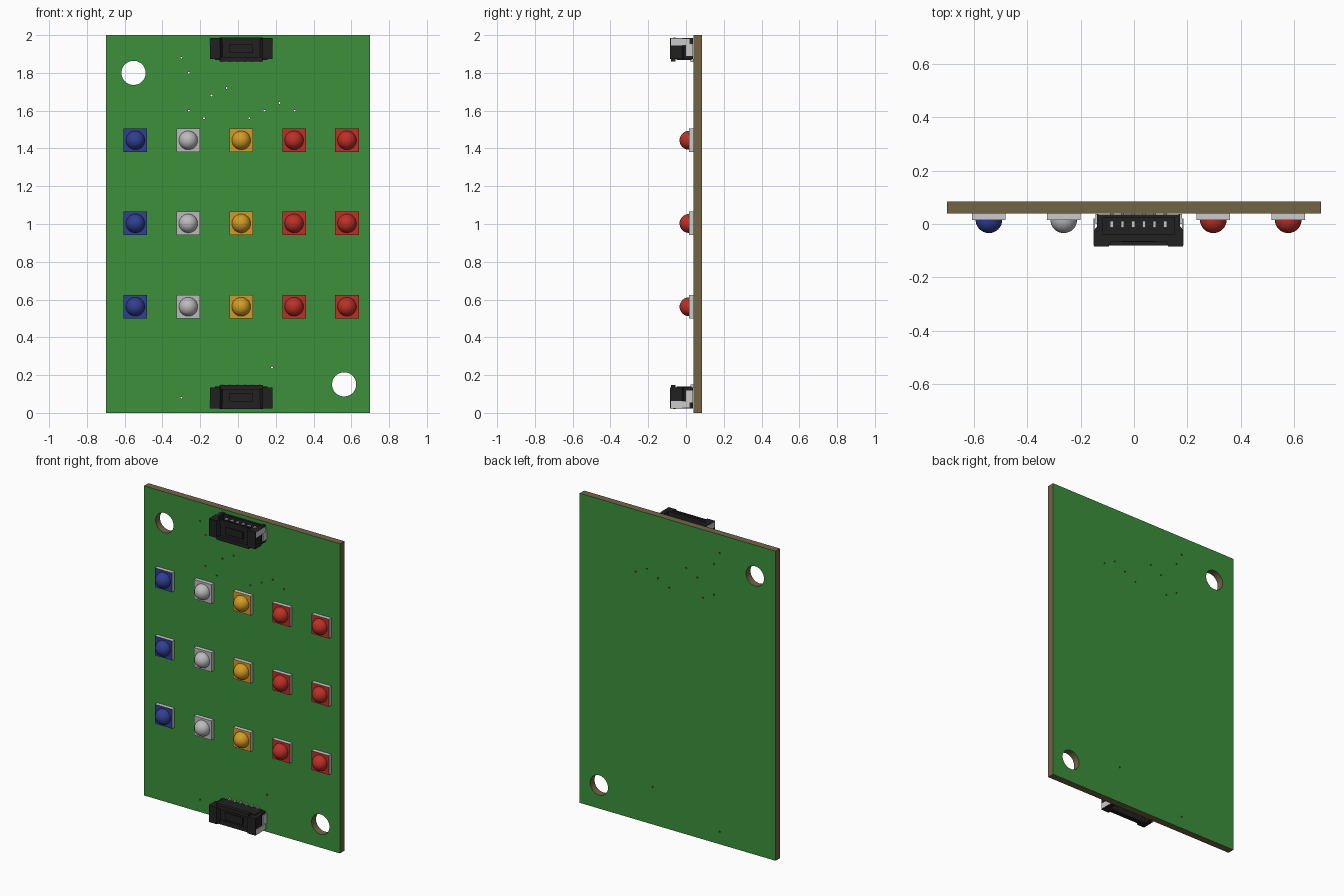
import bpy, bmesh, math
from mathutils import Matrix, Vector

if "Cube" in bpy.data.objects:
    bpy.data.objects.remove(bpy.data.objects["Cube"])


def mat(name, rgb):
    m = bpy.data.materials.new(name)
    m.diffuse_color = (*rgb, 1)
    m.use_nodes = True
    m.node_tree.nodes["Principled BSDF"].inputs["Base Color"].default_value = m.diffuse_color
    return m


GREEN = mat("solder_mask", (0.045, 0.28, 0.045))
EDGE = mat("board_edge", (0.17, 0.13, 0.06))
BLACK = mat("black_plastic", (0.015, 0.015, 0.015))
METAL = mat("metal", (0.6, 0.6, 0.6))
BLUE = mat("blue_lens", (0.03, 0.05, 0.28))
WHITE = mat("white_lens", (0.5, 0.5, 0.5))
AMBER = mat("amber_lens", (0.65, 0.33, 0.02))
RED = mat("red_lens", (0.5, 0.03, 0.02))


def link(name, me, mats):
    ob = bpy.data.objects.new(name, me)
    bpy.context.collection.objects.link(ob)
    for m in mats:
        me.materials.append(m)
    return ob


def box(bm, x0, x1, y0, y1, z0, z1, mi=0):
    c = Vector((x0 + x1, y0 + y1, z0 + z1)) / 2
    M = Matrix.Translation(c) @ Matrix.Diagonal((x1 - x0, y1 - y0, z1 - z0, 1))
    vs = bmesh.ops.create_cube(bm, size=1, matrix=M)["verts"]
    faces = {f for v in vs for f in v.link_faces}
    for f in faces:
        f.material_index = mi
    return faces


def prism(bm, pts, z0, z1):
    face = bm.faces.new([bm.verts.new((x, y, z0)) for x, y in pts])
    ext = bmesh.ops.extrude_face_region(bm, geom=[face], use_keep_orig=True)["geom"]
    bmesh.ops.translate(bm, vec=(0, 0, z1 - z0),
                        verts=[g for g in ext if isinstance(g, bmesh.types.BMVert)])


def finish(bm, name, mats):
    bmesh.ops.recalc_face_normals(bm, faces=bm.faces)
    me = bpy.data.meshes.new(name)
    bm.to_mesh(me)
    bm.free()
    return link(name, me, mats)


# Board: filled outline with mounting holes and vias
cu = bpy.data.curves.new("board_outline", "CURVE")
cu.dimensions = "2D"
cu.fill_mode = "BOTH"
cu.extrude = 0.0225


def loop(pts):
    s = cu.splines.new("POLY")
    s.points.add(len(pts) - 1)
    for p, (x, z) in zip(s.points, pts):
        p.co = (x, z, 0, 1)
    s.use_cyclic_u = True


def hole(x, z, r, n):
    loop([(x + r * math.cos(2 * math.pi * i / n), z + r * math.sin(2 * math.pi * i / n))
          for i in range(n)])


loop([(-0.7, 0), (0.7, 0), (0.7, 2), (-0.7, 2)])
hole(-0.553, 1.80, 0.064, 48)
hole(0.562, 0.151, 0.064, 48)
for x, z in [(-.30, 1.88), (-.26, 1.80), (-.14, 1.68), (-.06, 1.72), (-.26, 1.60), (-.18, 1.56),
             (.06, 1.56), (.14, 1.60), (.22, 1.64), (.30, 1.60), (.18, .24), (-.30, .08)]:
    hole(x, z, 0.005, 10)
tmp = bpy.data.objects.new("board_outline", cu)
bpy.context.collection.objects.link(tmp)
dg = bpy.context.evaluated_depsgraph_get()
me = bpy.data.meshes.new_from_object(tmp.evaluated_get(dg))
bpy.data.objects.remove(tmp)
me.transform(Matrix.Translation((0, 0.0625, 0)) @ Matrix.Rotation(math.pi / 2, 4, "X"))
me.materials.clear()
board = link("circuit_board", me, [GREEN, EDGE])
bm = bmesh.new()
bm.from_mesh(me)
bmesh.ops.remove_doubles(bm, verts=bm.verts, dist=1e-5)
bmesh.ops.recalc_face_normals(bm, faces=bm.faces)
for f in bm.faces:
    f.smooth = False
    f.material_index = 0 if abs(f.normal.y) > 0.9 else 1
bm.to_mesh(me)
bm.free()


# LEDs: grey base with coloured front and a dome
def led(name, x, z, m):
    bm = bmesh.new()
    for f in box(bm, x - .0625, x + .0625, 0.015, 0.04, z - .0625, z + .0625):
        f.normal_update()
        if f.normal.y < -0.9:
            f.material_index = 1
    old = set(bm.faces)
    M = Matrix.Translation((x, 0.016, z)) @ Matrix.Rotation(math.pi / 2, 4, "X")
    vs = bmesh.ops.create_uvsphere(bm, u_segments=32, v_segments=16, radius=0.05, matrix=M)["verts"]
    bmesh.ops.delete(bm, geom=[v for v in vs if v.co.y > 0.017], context="VERTS")
    for f in bm.faces:
        if f not in old:
            f.smooth = True
            f.material_index = 1
    finish(bm, name, [METAL, m])


for r, z in enumerate((0.562, 1.003, 1.443)):
    for c, m in enumerate((BLUE, WHITE, AMBER, RED, RED)):
        led(f"led_{r}_{c}", -0.543 + 0.28 * c, z, m)


# Connector: local +z is the mouth, housing is an extruded channel
def connector(name, z, turn):
    bm = bmesh.new()
    outer = [(.10, -.06), (.112, -.085), (.166, -.085), (.166, -.02), (.156, -.01), (.156, .036)]
    inner = [(.135, .036), (.135, -.04)]
    half = outer + inner
    prism(bm, half + [(-x, y) for x, y in reversed(half)], -.05, .06)
    box(bm, -.14, .14, .022, .035, -.05, .055)        # floor
    box(bm, -.14, .14, -.05, .03, -.055, -.02)        # rear wall
    box(bm, -.063, .063, -.068, -.055, -.02, .025)    # latch pad
    box(bm, -.115, .115, -.08, -.055, -.064, -.04)    # rear ridge
    box(bm, -.115, .115, -.066, -.055, .035, .064)    # mouth lip
    for s in (-1, 1):
        x0, x1 = sorted((s * .163, s * .168))
        box(bm, x0, x1, -.08, .02, .022, .058, 1)     # solder tab
        x0, x1 = sorted((s * .150, s * .162))
        box(bm, x0, x1, .0, .038, -.035, .03, 1)
    for i in range(6):
        x = (i - 2.5) * .04
        box(bm, x - .006, x + .006, -.014, .012, -.03, .045, 1)   # contact pin
        box(bm, x - .006, x + .006, .025, .04, -.066, -.05, 1)    # solder tail
    R = Matrix.Rotation(math.pi if turn else 0, 4, "Y")
    bmesh.ops.transform(bm, matrix=Matrix.Translation((0.017, 0, z)) @ R, verts=bm.verts)
    finish(bm, name, [BLACK, METAL])


connector("top_connector", 1.924, False)
connector("bottom_connector", 0.084, True)
